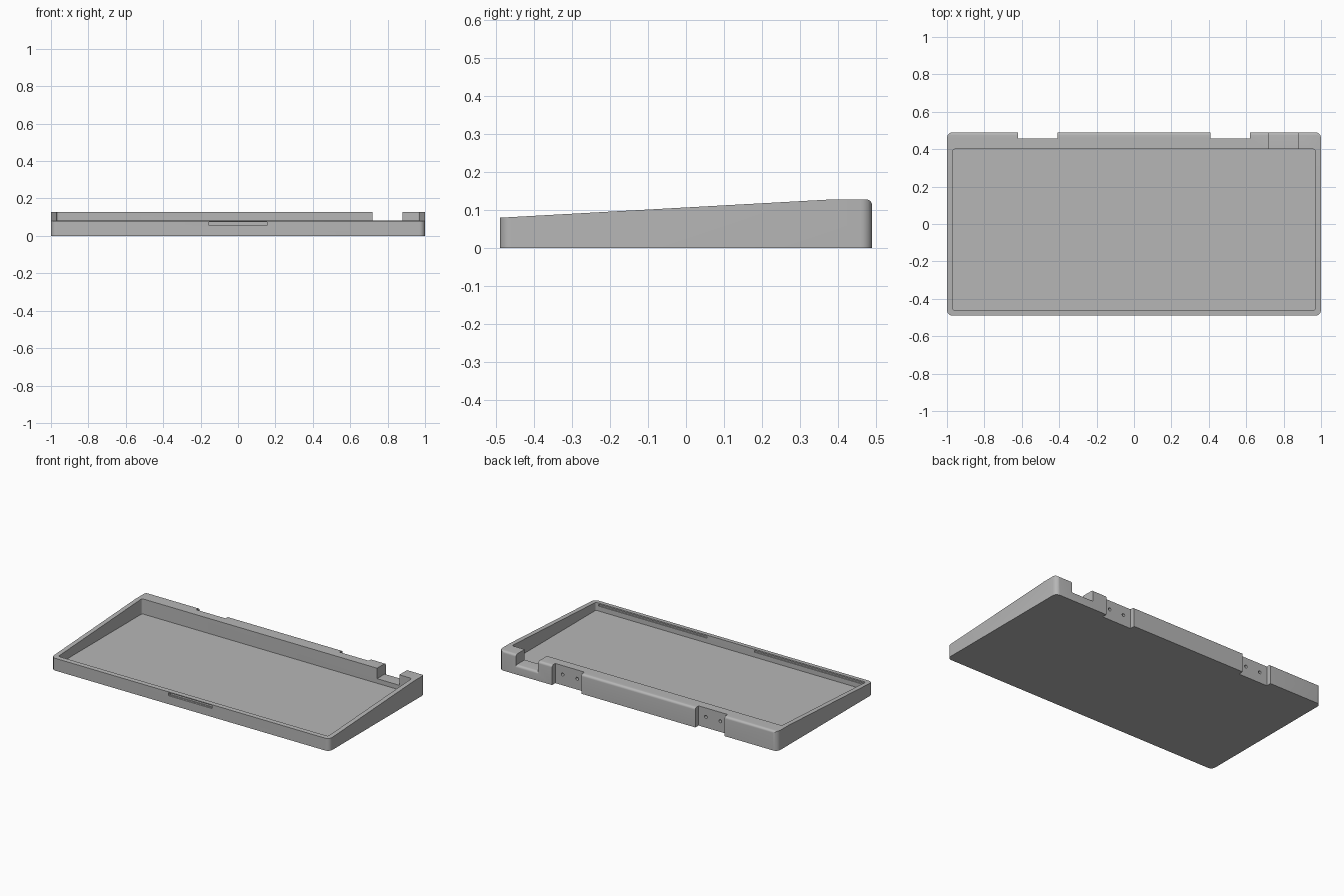
import bpy, bmesh, math

if "Cube" in bpy.data.objects:
    bpy.data.objects.remove(bpy.data.objects["Cube"], do_unlink=True)

grey = bpy.data.materials.new("mid grey")
grey.use_nodes = True
COLOUR = (0.47, 0.47, 0.47, 1)
grey.diffuse_color = COLOUR
grey.node_tree.nodes["Principled BSDF"].inputs["Base Color"].default_value = COLOUR

HALF_Y, TOP, WALL, FLOOR = 0.49, 0.128, 0.03, 0.03


def arc(cx, cy, r, start, end, n=6):
    """Points along a circular arc, angles in degrees."""
    angles = [math.radians(start + (end - start) * i / n) for i in range(n + 1)]
    return [(cx + r * math.cos(a), cy + r * math.sin(a)) for a in angles]


def rounded_rect(x0, x1, y0, y1, r):
    return (arc(x1 - r, y0 + r, r, -90, 0) + arc(x1 - r, y1 - r, r, 0, 90)
            + arc(x0 + r, y1 - r, r, 90, 180) + arc(x0 + r, y0 + r, r, 180, 270))


def prism(name, points, low, high, axis):
    """Extrude a closed outline along one axis (x: y-z outline, y: x-z, z: x-y)."""
    place = {"x": lambda a, b, c: (c, a, b),
             "y": lambda a, b, c: (a, c, b),
             "z": lambda a, b, c: (a, b, c)}[axis]
    bm = bmesh.new()
    ends = [[bm.verts.new(place(a, b, c)) for a, b in points] for c in (low, high)]
    bm.faces.new(ends[0])
    bm.faces.new(ends[1])
    for i in range(len(points)):
        j = (i + 1) % len(points)
        bm.faces.new((ends[0][i], ends[0][j], ends[1][j], ends[1][i]))
    bmesh.ops.recalc_face_normals(bm, faces=bm.faces[:])
    mesh = bpy.data.meshes.new(name)
    bm.to_mesh(mesh)
    bm.free()
    mesh.materials.append(grey)
    obj = bpy.data.objects.new(name, mesh)
    bpy.context.collection.objects.link(obj)
    return obj


def combine(target, other, operation="DIFFERENCE"):
    """Apply a boolean and discard the helper."""
    mod = target.modifiers.new("shape", "BOOLEAN")
    mod.operation, mod.object, mod.solver = operation, other, "EXACT"
    bpy.context.view_layer.objects.active = target
    bpy.ops.object.modifier_apply(modifier=mod.name)
    bpy.data.objects.remove(other, do_unlink=True)


def box(x0, x1, y0, y1, z0, z1):
    return prism("cutter", [(x0, y0), (x1, y0), (x1, y1), (x0, y1)], z0, z1, "z")


# Wedge-shaped body with rounded upright corners and rounded back top edge
tray = prism("tray", rounded_rect(-1, 1, -HALF_Y, HALF_Y, 0.03), 0, 0.3, "z")
R = 0.015
side = ([(-0.6, -0.1), (0.6, -0.1), (0.6, TOP - R)]
        + arc(HALF_Y - R, TOP - R, R, 0, 90) + [(0.38, TOP), (-0.6, 0.074)])
combine(tray, prism("wedge", side, -1.1, 1.1, "x"), "INTERSECT")

# Open cavity
combine(tray, prism("cavity", rounded_rect(-1 + WALL, 1 - WALL, -HALF_Y + WALL, 0.4, 0.012),
                    FLOOR, 0.3, "z"))

# Gap through the back wall, with a rounded sill
SILL = 0.06
gap = ([(0.38, SILL)] + arc(HALF_Y - R, SILL - R, R, 90, 0)
       + [(0.6, SILL - R), (0.6, 0.3), (0.38, 0.3)])
combine(tray, prism("gap", gap, 0.72, 0.88, "x"))

# Two hinge recesses in the back, each with a pair of screw holes
recess = [(0.457, -0.1), (0.6, -0.1), (0.6, 0.3), (0.447, 0.3),
          (0.447, TOP - 0.002), (0.457, TOP - 0.014)]
recess[3:5] = [(0.457, 0.3)]
for centre in (-0.515, 0.515):
    combine(tray, prism("hinge_recess", recess, centre - 0.105, centre + 0.105, "x"))
    for dx in (-0.052, 0.052):
        hole = arc(centre + dx, 0.07, 0.01, 0, 345, 15)
        combine(tray, prism("screw_hole", hole, 0.435, 0.5, "y"))

# Front finger catch: shallow recess with a deeper slot below
combine(tray, box(-0.155, 0.155, -0.6, -0.479, 0.055, 0.075))
combine(tray, box(-0.153, 0.153, -0.6, -0.474, 0.057, 0.067))

# Thin grooves under the front rim, either side of the catch
for x0, x1 in ((-0.95, -0.17), (0.17, 0.95)):
    combine(tray, box(x0, x1, -0.468, -0.44, 0.062, 0.073))

bpy.ops.object.select_all(action="DESELECT")
tray.select_set(True)
bpy.context.view_layer.objects.active = tray
bpy.ops.object.shade_smooth_by_angle(angle=math.radians(30))
